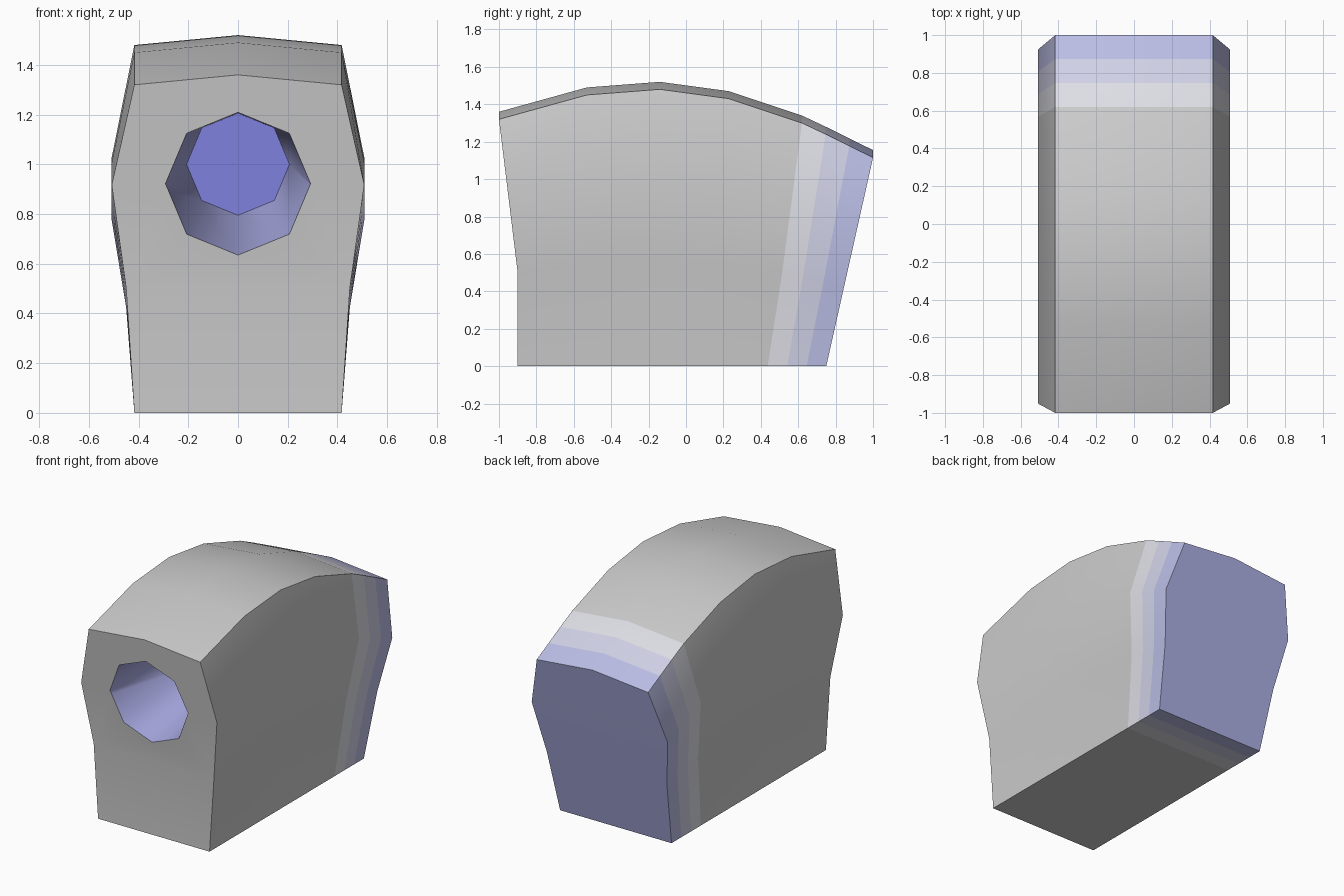
import bpy, bmesh, math

if "Cube" in bpy.data.objects:
    bpy.data.objects.remove(bpy.data.objects["Cube"])

GREY, BACK, DEEP = (0.8, 0.8, 0.8), (0.42, 0.44, 0.78), (0.21, 0.22, 0.73)


def mix(a, b, t):
    return tuple(p + (q - p) * t for p, q in zip(a, b))


def material(name, rgb):
    m = bpy.data.materials.new(name)
    m.diffuse_color = (*rgb, 1)
    m.use_nodes = True
    m.node_tree.nodes["Principled BSDF"].inputs["Base Color"].default_value = m.diffuse_color
    return m


# 0 grey, 1-3 fade towards the back, 4 back face, 5 hole wall, 6 hole floor
MATS = [material(f"tint_{i}", c) for i, c in enumerate(
    [mix(GREY, BACK, t) for t in (0, 0.17, 0.45, 0.8, 1)] + [mix(GREY, DEEP, 0.7), DEEP])]


def make_object(name, bm):
    bmesh.ops.recalc_face_normals(bm, faces=bm.faces)
    me = bpy.data.meshes.new(name)
    bm.to_mesh(me)
    bm.free()
    for m in MATS:
        me.materials.append(m)
    ob = bpy.data.objects.new(name, me)
    bpy.context.collection.objects.link(ob)
    return ob


def bridge(bm, a, b, mat):
    n = len(a)
    for i in range(n):
        f = bm.faces.new((a[i], a[(i + 1) % n], b[(i + 1) % n], b[i]))
        f.material_index = mat


def front_y(z):
    # upright to z = 0.5, then leaning forward
    return -0.9 - max(0, z - 0.5) * 0.122


def back_y(z):
    return 0.75 + 0.25 * z / 1.115


# Body: cross-sections along the arched top (y, height of the top side edge)
stations = [(-1, 1.32), (-0.53, 1.45), (-0.14, 1.48), (0.23, 1.43), (0.62, 1.30),
            (0.747, 1.24), (0.873, 1.178), (1, 1.115)]
bm = bmesh.new()
rings = []
for y, e in stations:
    t = (y + 1) / 2
    half = [(0.417, 0), (0.45, 0.38 * e), (0.508, 0.695 * e), (0.417, e)]
    pts = half + [(0, e + 0.04)] + [(-x, z) for x, z in reversed(half)]
    ring = []
    for x, z in pts:
        zc = z if z < e else e          # ridge keeps the y of the top edge
        # the ends lean, so lower points move along y
        f = front_y(zc * 1.32 / e)
        b = back_y(zc * 1.115 / e)
        ring.append(bm.verts.new((x, f + (b - f) * t, z)))
    rings.append(ring)
for i in range(len(rings) - 1):
    bridge(bm, rings[i], rings[i + 1], max(0, i - 3))
# End caps in bands
for r, mat in ((rings[0], 0), (rings[-1], 4)):
    for ids in ((0, 1, 7, 8), (1, 2, 6, 7), (2, 3, 4, 5, 6)):
        bm.faces.new([r[i] for i in ids]).material_index = mat
body = make_object("body", bm)

# Tapering eight-sided hole in the front
FLOOR_Y = -0.2
bm = bmesh.new()
rings = []
for t in (-0.2, 1):
    ring = []
    for k in range(8):
        a = math.radians(90 + 45 * k)
        rim = (0.292 * math.cos(a), 0.922 + 0.287 * math.sin(a))
        end = (0.207 * math.cos(a), 1.0 + 0.205 * math.sin(a))
        x, z = mix(rim, end, t)
        f = front_y(rim[1])
        ring.append(bm.verts.new((x, f + (FLOOR_Y - f) * t, z)))
    rings.append(ring)
bridge(bm, *rings, 5)
bm.faces.new(rings[0])
bm.faces.new(rings[1]).material_index = 6
cutter = make_object("hole_cutter", bm)
cutter.hide_render = True

mod = body.modifiers.new("hole", "BOOLEAN")
mod.operation = "DIFFERENCE"
mod.solver = "EXACT"
mod.object = cutter
bpy.context.view_layer.objects.active = body
body.select_set(True)
bpy.ops.object.modifier_apply(modifier="hole")
bpy.data.objects.remove(cutter)
bpy.ops.object.shade_smooth_by_angle(angle=math.radians(50))
